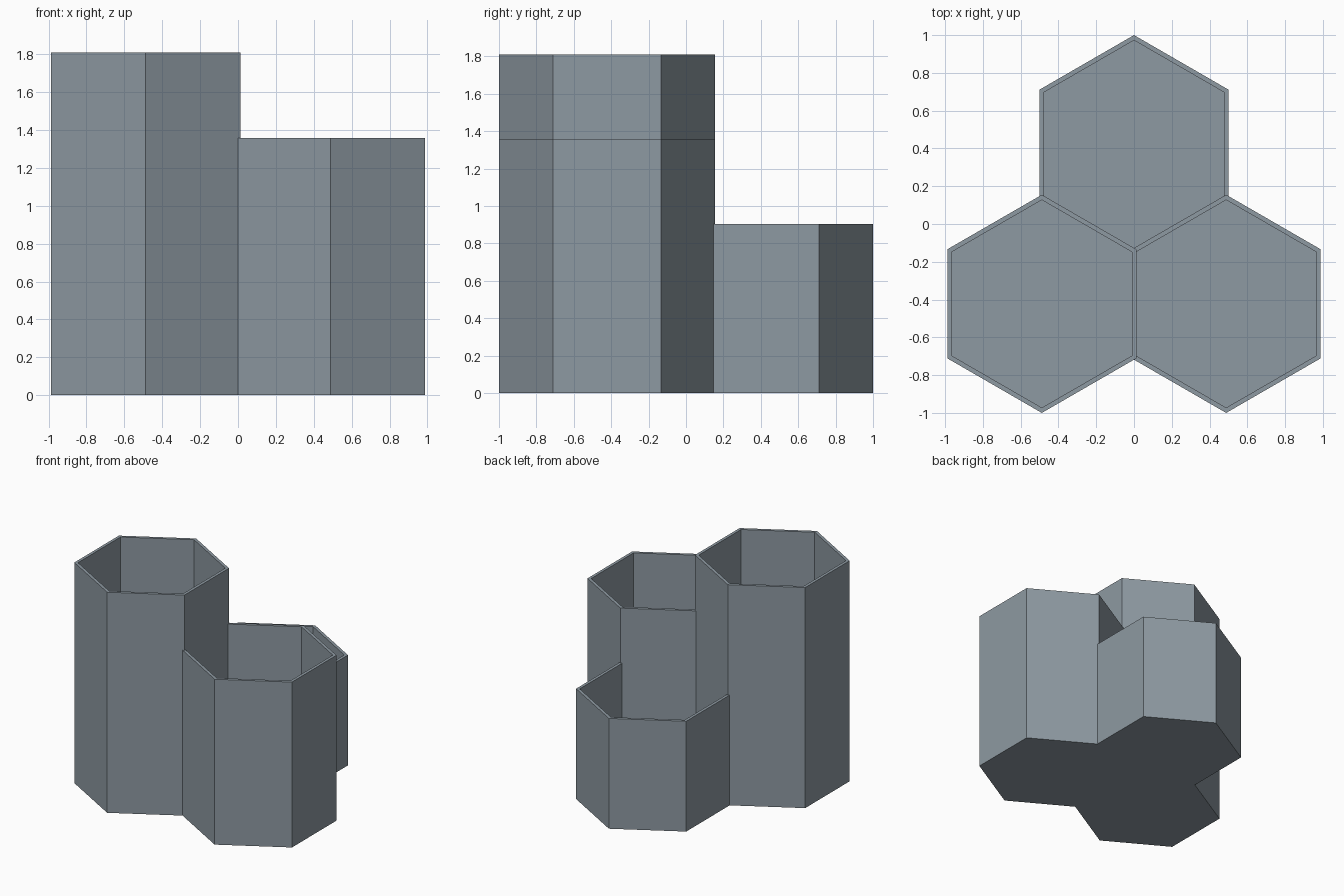
import bpy
import math

WALL = 0.024
RADIUS = 0.5775
FLOOR = 0.024
SPACING = 0.976
ROW = SPACING * math.sqrt(3) / 4

cube = bpy.data.objects.get("Cube")
if cube:
    bpy.data.objects.remove(cube, do_unlink=True)

grey = bpy.data.materials.new("slate_grey")
grey.use_nodes = True
colour = (0.27, 0.32, 0.36, 1)
grey.diffuse_color = colour
grey.node_tree.nodes["Principled BSDF"].inputs["Base Color"].default_value = colour


def hex_prism(name, x, y, radius, bottom, top):
    """Hexagonal prism with corners pointing along y."""
    bpy.ops.mesh.primitive_cylinder_add(
        vertices=6, radius=radius, depth=top - bottom,
        location=(x, y, (bottom + top) / 2))
    obj = bpy.context.object
    obj.name = name
    obj.data.materials.append(grey)
    return obj


def combine(target, other, operation):
    """Apply a boolean and discard the second solid."""
    mod = target.modifiers.new(operation.lower(), 'BOOLEAN')
    mod.operation = operation
    mod.solver = 'EXACT'
    mod.object = other
    bpy.context.view_layer.objects.active = target
    bpy.ops.object.modifier_apply(modifier=mod.name)
    bpy.data.objects.remove(other, do_unlink=True)


# Tall, middle and short cups on a honeycomb grid
cups = [
    (-SPACING / 2, -ROW, 1.81),
    (SPACING / 2, -ROW, 1.357),
    (0, ROW, 0.905),
]

# Outer bodies joined so neighbours share a wall
holder = None
for x, y, height in cups:
    body = hex_prism("hexagonal_cup_holder", x, y, RADIUS, 0, height)
    if holder is None:
        holder = body
    else:
        combine(holder, body, 'UNION')

# Hollow out each cup, leaving a thin floor
inner = RADIUS - WALL * 2 / math.sqrt(3)
for x, y, height in cups:
    cavity = hex_prism("cavity", x, y, inner, FLOOR, height + 0.02)
    cavity.hide_render = True
    combine(holder, cavity, 'DIFFERENCE')
